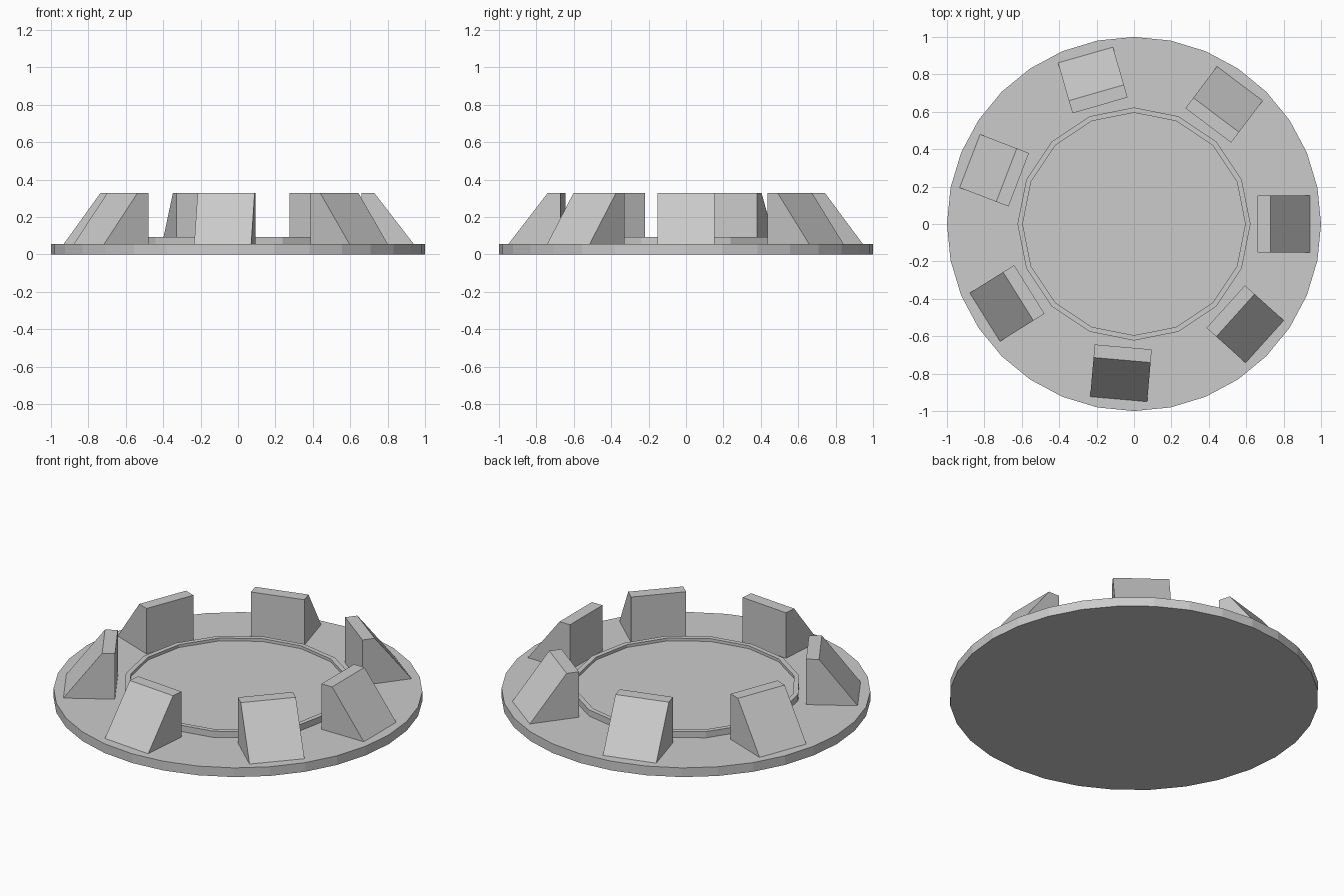
import bpy, bmesh
from math import sin, cos, pi, radians
from mathutils import Matrix

if "Cube" in bpy.data.objects:
    bpy.data.objects.remove(bpy.data.objects["Cube"])


def finish(name, bm):
    bmesh.ops.recalc_face_normals(bm, faces=bm.faces)
    mesh = bpy.data.meshes.new(name)
    bm.to_mesh(mesh)
    bm.free()
    obj = bpy.data.objects.new(name, mesh)
    bpy.context.collection.objects.link(obj)
    return obj


def lathe(name, profile, sides):
    """Stack of n-sided loops (radius, z), capped at both ends."""
    bm = bmesh.new()
    loops = [[bm.verts.new((r * cos(2 * pi * i / sides), r * sin(2 * pi * i / sides), z))
              for i in range(sides)] for r, z in profile]
    for a, b in zip(loops, loops[1:]):
        for i in range(sides):
            j = (i + 1) % sides
            bm.faces.new((a[i], a[j], b[j], b[i]))
    bm.faces.new(loops[0])
    bm.faces.new(loops[-1])
    return finish(name, bm)


def block(name, angle):
    """Wedge with a vertical inner wall and a sloping outer face."""
    profile = [(0.66, 0.055), (0.94, 0.055), (0.73, 0.327), (0.66, 0.327)]
    bm = bmesh.new()
    face = bm.faces.new([bm.verts.new((x, -0.153, z)) for x, z in profile])
    ext = bmesh.ops.extrude_face_region(bm, geom=[face], use_keep_orig=True)
    new = [v for v in ext["geom"] if isinstance(v, bmesh.types.BMVert)]
    bmesh.ops.translate(bm, verts=new, vec=(0, 0.306, 0))
    bmesh.ops.rotate(bm, verts=bm.verts, cent=(0, 0, 0),
                     matrix=Matrix.Rotation(angle, 3, 'Z'))
    return finish(name, bm)


# Base disc
lathe("base_disc", [(1.0, 0), (1.0, 0.055)], 32)

# Raised centre plate with a thin rim around a shallow recess
lathe("centre_plate", [(0.623, 0.05), (0.623, 0.092), (0.595, 0.092), (0.595, 0.075)], 16)

# Seven wedge blocks around the rim
for k in range(7):
    block(f"wedge_block_{k + 1}", radians(53 * k))
